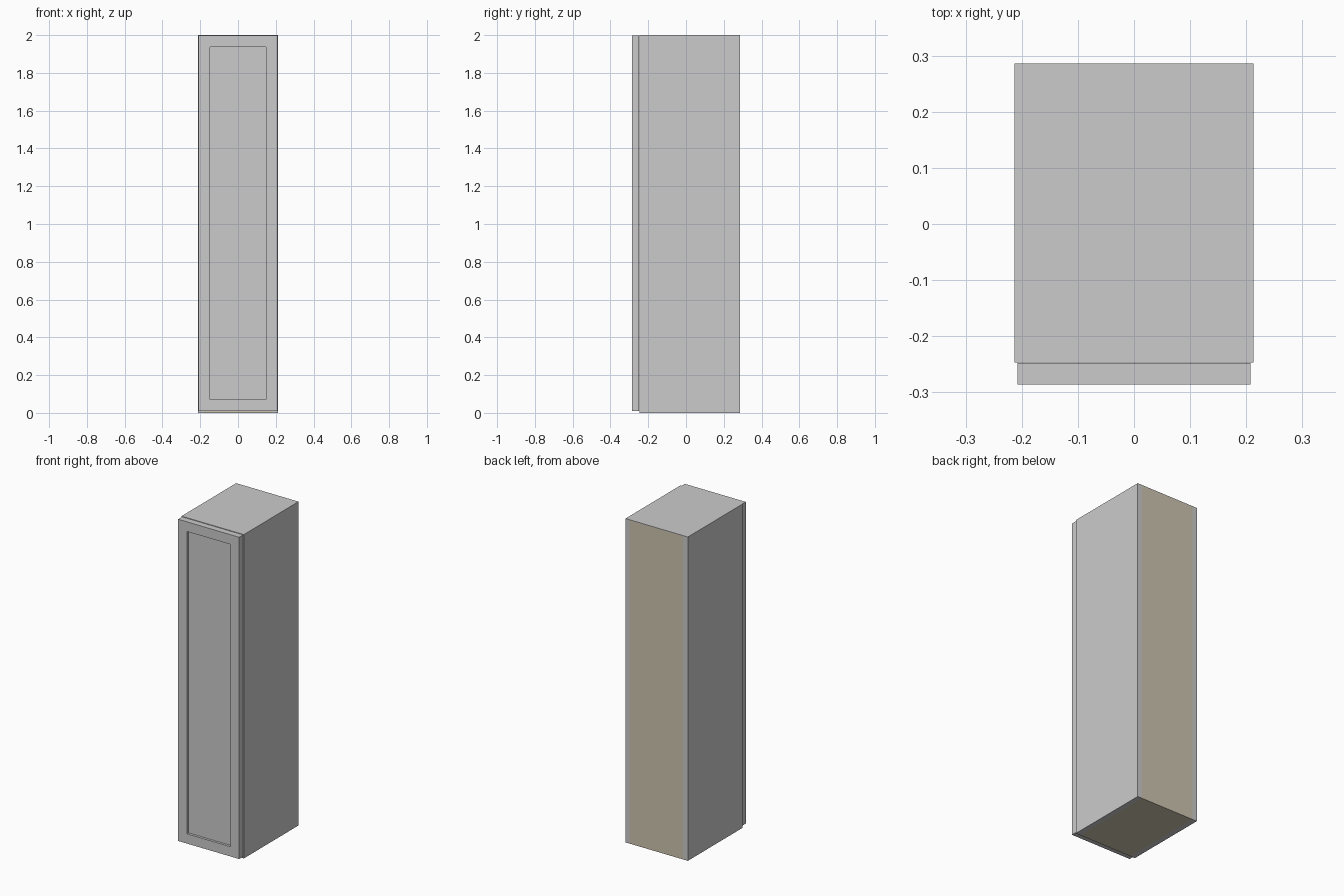
import bpy, bmesh
from mathutils import Vector

if "Cube" in bpy.data.objects:
    bpy.data.objects.remove(bpy.data.objects["Cube"])

W, D, H = 0.213, 0.286, 2.0     # half width, half depth, height
INNER = 0.181                   # inner face of the side panels
FRONT = -0.247                  # front edge of the carcass
T = 0.032                       # board thickness

board = bpy.data.materials.new("bare_board")
board.diffuse_color = (0.62, 0.56, 0.44, 1)
board.use_nodes = True
board.node_tree.nodes["Principled BSDF"].inputs["Base Color"].default_value = board.diffuse_color


def panel(name, lo, hi, mat=None, recess=None):
    """Box between two corners; recess = (frame width, depth) on the front."""
    lo, hi = Vector(lo), Vector(hi)
    bm = bmesh.new()
    bmesh.ops.create_cube(bm, size=1)
    for v in bm.verts:
        v.co = (lo + hi) / 2 + v.co * (hi - lo)
    bm.normal_update()
    if recess:
        front = [f for f in bm.faces if f.normal.y < -0.9]
        bmesh.ops.inset_region(bm, faces=front, thickness=recess[0])
        new = bmesh.ops.extrude_discrete_faces(bm, faces=front)["faces"]
        bmesh.ops.translate(bm, verts=new[0].verts, vec=(0, recess[1], 0))
        bmesh.ops.recalc_face_normals(bm, faces=bm.faces)
    mesh = bpy.data.meshes.new(name)
    bm.to_mesh(mesh)
    bm.free()
    obj = bpy.data.objects.new(name, mesh)
    bpy.context.collection.objects.link(obj)
    if mat:
        mesh.materials.append(mat)
    return obj


# Full-height side panels
for side, a, b in (("left", -W, -INNER), ("right", INNER, W)):
    panel(side + "_side", (a, FRONT, 0), (b, D, H))

# Bare boards: bottom, back and the board under the top
panel("bottom_board", (-INNER, FRONT, 0), (INNER, D - T, T), board)
panel("back_board", (-INNER, D - T, 0), (INNER, D, H - 0.004), board)
panel("upper_board", (-INNER, FRONT, H - T), (INNER, D - T, H - 0.004), board)

# Thin grey top covering
panel("top_cover", (-INNER, FRONT, H - 0.004), (INNER, D, H))

# Framed door with a recessed centre
panel("door", (-0.208, -D, 0.01), (0.208, FRONT - 0.001, 1.997), recess=(0.085, 0.015))
